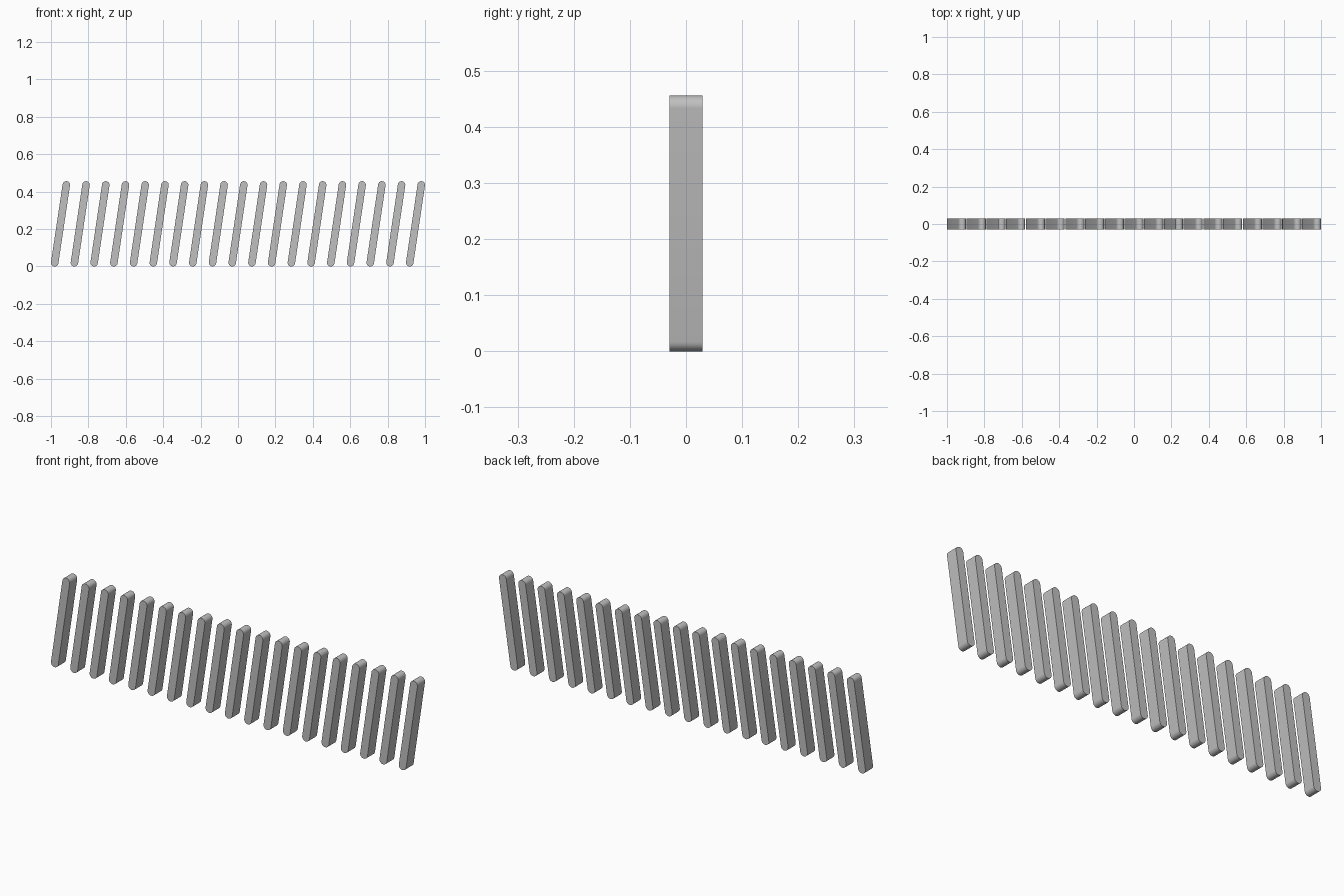
import bpy, bmesh, math

if "Cube" in bpy.data.objects:
    bpy.data.objects.remove(bpy.data.objects["Cube"])

COUNT = 19            # number of slats
RADIUS = 0.02         # rounded end radius, half the slat width
LEAN = 0.062          # sideways shift from bottom to top
HEIGHT = 0.456
DEPTH = 0.059
ARC = 16              # segments per rounded end

grey = bpy.data.materials.new("light grey")
grey.diffuse_color = (0.53, 0.53, 0.53, 1)
grey.use_nodes = True
grey.node_tree.nodes["Principled BSDF"].inputs["Base Color"].default_value = grey.diffuse_color

# Leaning capsule outline, extruded front to back
rise = HEIGHT - 2 * RADIUS
tilt = math.atan2(LEAN, rise)
bm = bmesh.new()
verts = []
for cx, cz, start in ((LEAN / 2, HEIGHT - RADIUS, 0), (-LEAN / 2, RADIUS, math.pi)):
    for i in range(ARC + 1):
        a = start - tilt + math.pi * i / ARC
        verts.append(bm.verts.new((cx + RADIUS * math.cos(a), -DEPTH / 2,
                                   cz + RADIUS * math.sin(a))))
face = bm.faces.new(verts)
back = bmesh.ops.extrude_face_region(bm, geom=[face])["geom"]
bmesh.ops.translate(bm, vec=(0, DEPTH, 0),
                    verts=[v for v in back if isinstance(v, bmesh.types.BMVert)])
bmesh.ops.recalc_face_normals(bm, faces=bm.faces)
mesh = bpy.data.meshes.new("slat")
bm.to_mesh(mesh)
bm.free()
mesh.materials.append(grey)

# Row of evenly spaced slats sharing one mesh
span = 2 - 2 * RADIUS - LEAN
for i in range(COUNT):
    slat = bpy.data.objects.new(f"slat_{i + 1}", mesh)
    slat.location.x = span * (i / (COUNT - 1) - 0.5)
    bpy.context.collection.objects.link(slat)

# Smooth the rounded ends, keep the front and back edges sharp
bpy.context.view_layer.objects.active = slat
slat.select_set(True)
bpy.ops.object.shade_smooth_by_angle(angle=math.radians(30))
